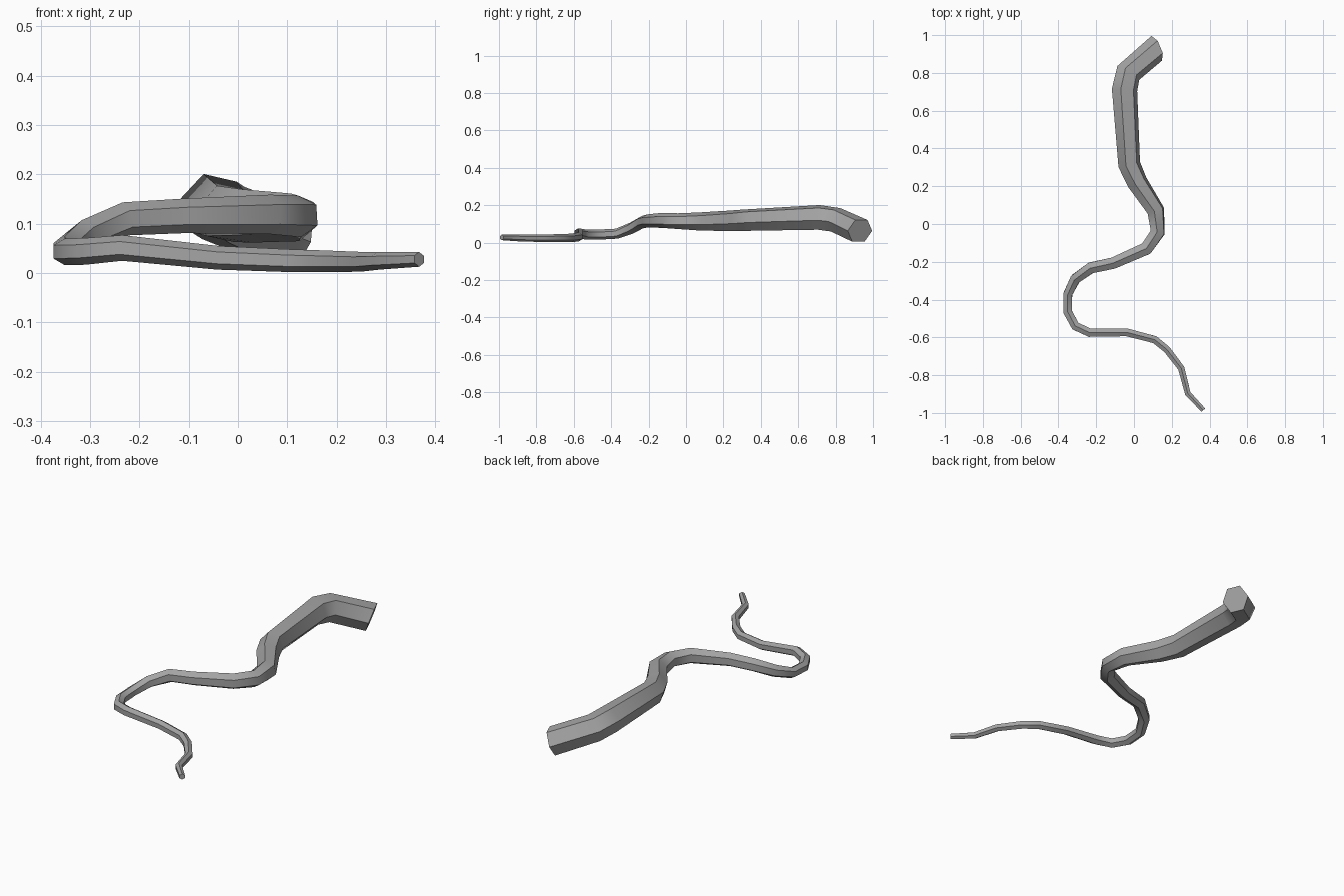
import bpy, bmesh
from math import cos, sin, radians
from mathutils import Vector

cube = bpy.data.objects.get("Cube")
if cube:
    bpy.data.objects.remove(cube, do_unlink=True)

# Bark material
grey = bpy.data.materials.new("grey_bark")
grey.use_nodes = True
colour = (0.37, 0.37, 0.37, 1)
grey.diffuse_color = colour
grey.node_tree.nodes["Principled BSDF"].inputs["Base Color"].default_value = colour

# Centre line from the thick end to the tip: x, y, z, radius, roll in degrees
PATH = [
    (.12, .93, .063, .071, 0), (-.03, .80, .122, .069, -8),
    (-.05, .71, .135, .069, -13), (-.025, .315, .12, .060, -12),
    (.018, .22, .116, .056, -15), (.116, .07, .113, .049, -20),
    (.125, -.045, .115, .042, -26), (.065, -.13, .119, .040, -30),
    (-.11, -.207, .116, .035, -30), (-.228, -.232, .11, .034, -30),
    (-.31, -.29, .078, .031, -30), (-.35, -.37, .048, .027, -30),
    (-.351, -.465, .043, .027, -30), (-.31, -.54, .044, .027, -30),
    (-.235, -.575, .051, .026, -30), (-.04, -.573, .031, .024, -30),
    (.11, -.612, .025, .023, -30), (.175, -.665, .024, .022, -30),
    (.25, -.763, .023, .020, -30), (.285, -.897, .025, .018, -30),
    (.367, -.985, .028, .015, -30),
]
SIDES = 6
points = [Vector(p[:3]) for p in PATH]
steps = [(b - a).normalized() for a, b in zip(points, points[1:])]

# Each ring faces along the bisector of its neighbours; the thick end is cut askew
tangents = [Vector((-.92, -.39, .35)).normalized()]
tangents += [(a + b).normalized() for a, b in zip(steps, steps[1:])]
tangents.append(steps[-1])

# Sweep a six-sided section along the path
bm = bmesh.new()
rings = []
for centre, t, (_, _, _, radius, roll) in zip(points, tangents, PATH):
    side = Vector((0, 0, 1)).cross(t).normalized()
    up = t.cross(side)
    angles = [radians(roll + 360 * k / SIDES) for k in range(SIDES)]
    rings.append([bm.verts.new(centre + radius * (side * cos(a) + up * sin(a)))
                  for a in angles])
for r, s in zip(rings, rings[1:]):
    for k in range(SIDES):
        n = (k + 1) % SIDES
        bm.faces.new((r[k], r[n], s[n], s[k]))
bm.faces.new(rings[0])
bm.faces.new(rings[-1])
bmesh.ops.recalc_face_normals(bm, faces=bm.faces)

mesh = bpy.data.meshes.new("winding_root")
bm.to_mesh(mesh)
bm.free()
mesh.materials.append(grey)
root = bpy.data.objects.new("winding_root", mesh)
bpy.context.collection.objects.link(root)

# Smooth along the length, keep the six long ridges crisp
bpy.ops.object.select_all(action='DESELECT')
root.select_set(True)
bpy.context.view_layer.objects.active = root
bpy.ops.object.shade_smooth_by_angle(angle=radians(45))
